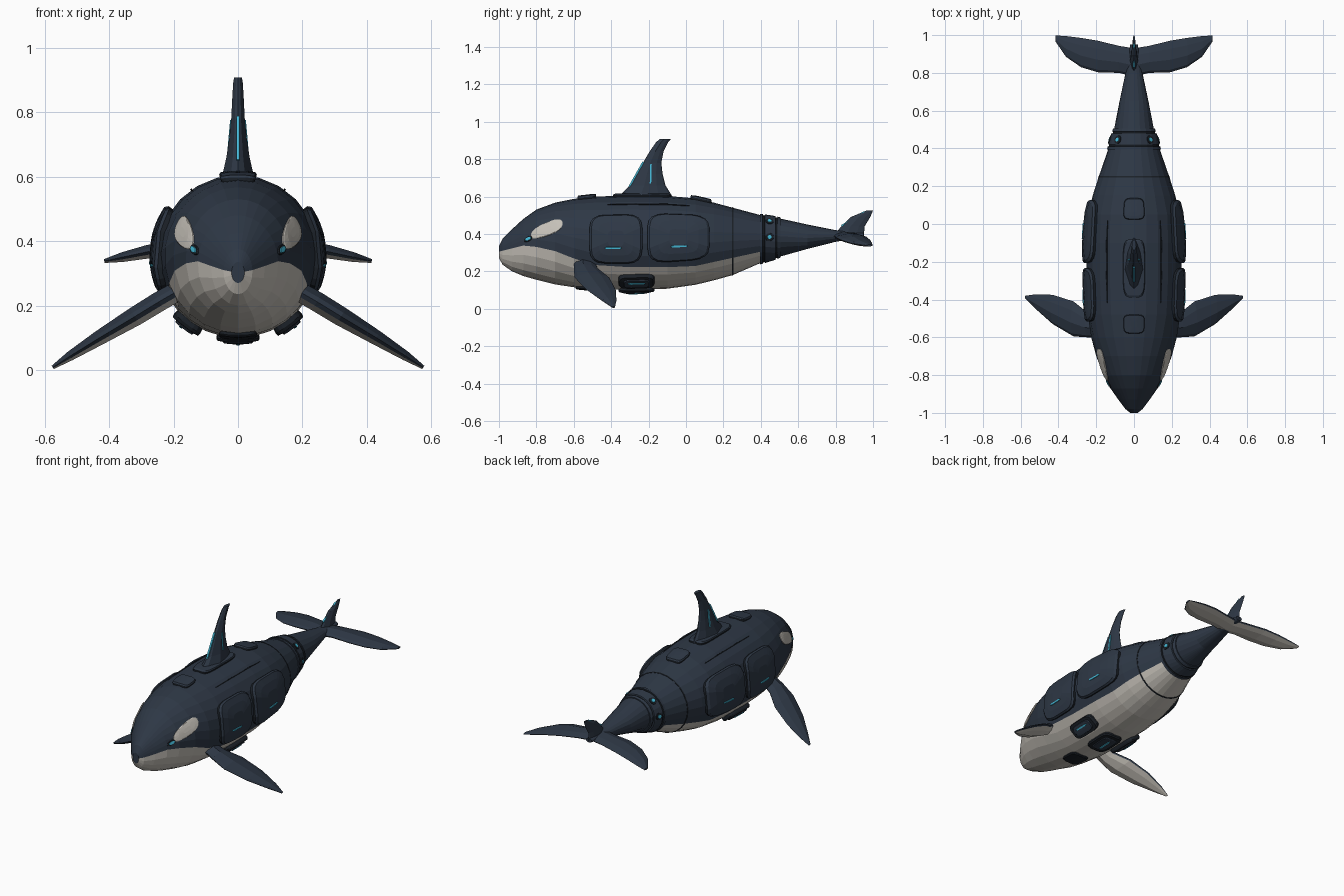
import bpy, bmesh
from math import sin, cos, asin, radians, pi
from mathutils import Vector

if "Cube" in bpy.data.objects:
    bpy.data.objects.remove(bpy.data.objects["Cube"])


def material(name, rgb):
    m = bpy.data.materials.new(name)
    m.diffuse_color = (*rgb, 1)
    m.use_nodes = True
    m.node_tree.nodes["Principled BSDF"].inputs["Base Color"].default_value = m.diffuse_color
    return m


NAVY = material("navy hull", (0.027, 0.039, 0.060))
WHITE = material("warm white", (0.56, 0.53, 0.48))
BLACK = material("dark trim", (0.011, 0.015, 0.021))
CYAN = material("cyan light", (0.06, 0.50, 0.70))


def loft(name, rings, mats, pick=None):
    """Skin a list of equal closed rings, with capped ends."""
    bm = bmesh.new()
    vs = [[bm.verts.new(p) for p in r] for r in rings]
    n = len(rings[0])
    for i in range(len(vs) - 1):
        for j in range(n):
            k = (j + 1) % n
            f = bm.faces.new((vs[i][j], vs[i][k], vs[i + 1][k], vs[i + 1][j]))
            f.material_index = pick(i, j) if pick else 0
    bm.faces.new(vs[0])
    bm.faces.new(vs[-1])
    bmesh.ops.recalc_face_normals(bm, faces=bm.faces)
    me = bpy.data.meshes.new(name)
    bm.to_mesh(me)
    bm.free()
    for m in mats:
        me.materials.append(m)
    ob = bpy.data.objects.new(name, me)
    bpy.context.collection.objects.link(ob)
    return ob


def interp(table, y):
    if y <= table[0][0]:
        return table[0][1:]
    for a, b in zip(table, table[1:]):
        if y <= b[0]:
            t = (y - a[0]) / (b[0] - a[0])
            return [p + (q - p) * t for p, q in zip(a[1:], b[1:])]
    return table[-1][1:]


# Hull stations: y, top, bottom, half width
HULL = [(-1, .335, .27, .02), (-.98, .375, .235, .045), (-.93, .425, .2, .083),
        (-.87, .48, .175, .125), (-.8, .53, .155, .162), (-.7, .567, .13, .2),
        (-.6, .587, .115, .228), (-.48, .6, .105, .245), (-.3, .605, .1, .252),
        (-.1, .603, .107, .252), (.05, .59, .128, .242), (.15, .567, .152, .219),
        (.25, .54, .18, .187), (.4, .5, .245, .135), (.5, .483, .278, .106),
        (.65, .45, .32, .077), (.8, .42, .358, .045), (.95, .405, .38, .02)]
# Upper edge of the white belly: y, z
BELLY = [(-1, .305), (-.86, .34), (-.73, .32), (-.595, .267), (-.5, .235),
         (-.35, .222), (.02, .222), (.18, .257), (.4, .305)]


def surf(y, th, off=0.0):
    """Point on the hull at station y and angle th, pushed out by off."""
    top, bot, w = interp(HULL, y)
    zc, h = (top + bot) / 2, (top - bot) / 2
    nrm = Vector((cos(th) / w, 0, sin(th) / h)).normalized()
    return Vector((w * cos(th), y, zc + h * sin(th))) + nrm * off


LOW, UP = 5, 8


def hull_ring(y, off=0.0):
    top, bot, w = interp(HULL, y)
    zb = interp(BELLY, y)[0]
    tb = asin(max(-.9, min(.9, (zb - (top + bot) / 2) / ((top - bot) / 2))))
    half = [-pi / 2 + (tb + pi / 2) * i / LOW for i in range(LOW)]
    half += [tb + (pi / 2 - tb) * i / UP for i in range(UP + 1)]
    return [surf(y, t, off) for t in half + [pi - t for t in half[-2:0:-1]]]


# Main hull with white belly, tail stock
sides = 2 * (LOW + UP)
loft("main_hull", [hull_ring(s[0]) for s in HULL if s[0] <= .4], [NAVY, WHITE],
     lambda i, j: 1 if j < LOW or j >= sides - LOW else 0)
loft("tail_stock", [hull_ring(s[0]) for s in HULL if s[0] >= .5], [NAVY])
# Joint collar and hull seam
loft("joint_collar", [hull_ring(y, o) for y, o in
     ((.395, -.004), (.395, .006), (.41, .008), (.412, .002), (.42, .002), (.422, .008),
      (.478, .009), (.48, .002), (.488, .002), (.49, .008), (.505, .006), (.505, -.01))],
     [NAVY, BLACK], lambda i, j: 1 if i in (2, 3, 4, 7, 8) else 0)
loft("hull_seam", [hull_ring(y, o) for y, o in
     ((.246, -.003), (.246, .002), (.253, .002), (.253, -.003))], [BLACK])


def plate(name, mat, y0, th0, hy, hth, off, base=-.01, e=.45, tilt=0, rim=None, pair=True):
    """Rounded plate wrapped on the hull; mirrored when pair is set."""
    def ring(k, o, flip):
        pts = []
        for i in range(20):
            a = 2 * pi * i / 20 + pi / 20
            u, v = [(1 if c > 0 else -1) * abs(c) ** e * k for c in (cos(a), sin(a))]
            th = radians(th0 + hth * v + tilt * u)
            pts.append(surf(y0 + hy * u, pi - th if flip else th, o))
        return pts
    for flip in ((False, True) if pair else (False,)):
        steps = ((1, base), (1, off * .5 + base * .5 if base > 0 else off * .6),
                 (.93, off), (.65, off), (.3, off))
        loft(name + (("_left" if flip else "_right") if pair else ""),
             [ring(k, o, flip) for k, o in steps], [mat, rim or mat],
             lambda i, j: 1 if i == 0 else 0)


# Side armour panels with light strips
plate("front_side_panel", NAVY, -.375, 5, .142, 30, .021, rim=BLACK)
plate("rear_side_panel", NAVY, -.04, 6, .167, 30, .023, rim=BLACK)
plate("front_panel_light", CYAN, -.39, -6, .045, 1.1, .025, .012)
plate("rear_panel_light", CYAN, -.037, -5, .045, 1.1, .027, .014)
# Eye patches and eyes
plate("eye_patch", WHITE, -.745, 23, .085, 11, .005, e=.8, tilt=5)
plate("eye_socket", BLACK, -.845, 14, .022, 5, .004, e=.9)
plate("eye_light", CYAN, -.845, 14, .016, 3, .007, 0, e=.9)
# Back: hatches, fin base, seam lines
plate("rear_hatch", NAVY, .08, 90, .057, 13, .016, rim=BLACK, pair=False)
plate("front_hatch", NAVY, -.53, 90, .05, 13, .016, rim=BLACK, pair=False)
plate("fin_base", NAVY, -.235, 90, .155, 13, .014, rim=BLACK, pair=False)
plate("back_seam", BLACK, -.2, 55, .22, .6, .003)
# Belly pods
plate("side_pod", BLACK, -.265, -53, .097, 11, .024)
plate("side_pod_cover", NAVY, -.265, -53, .07, 7, .03, .02)
plate("side_pod_light", CYAN, -.265, -51, .045, 1, .033, .028)
plate("centre_pod", BLACK, -.265, -90, .097, 15, .017, pair=False)
plate("centre_pod_cover", NAVY, -.265, -90, .07, 10, .021, .015, pair=False)
plate("centre_pod_light", CYAN, -.265, -90, .045, 1.2, .024, .019, pair=False)
plate("chest_plate", BLACK, -.53, -90, .06, 14, .012, pair=False)
# Collar lights
for tag, a in (("upper", 48), ("lower", 3)):
    plate("collar_socket_" + tag, BLACK, .447, a, .022, 10, .011, 0, e=.9)
    plate("collar_light_" + tag, CYAN, .447, a, .011, 5, .013, .008, e=.9)

SECTION = [(0, 0), (.08, .45), (.4, 1), (.75, .7), (.96, .25),
           (1, 0), (.96, -.25), (.75, -.7), (.4, -1), (.08, -.45)]


def blade(name, stations, n, under=False):
    """Fin lofted from (leading point, trailing point, half thickness)."""
    n = Vector(n)
    rings = [[Vector(a).lerp(Vector(b), f) + n * (t * h) for f, t in SECTION]
             for a, b, h in stations]
    loft(name, rings, [NAVY, WHITE], lambda i, j: 1 if under and j in (6, 7, 8) else 0)


def bar(name, p0, p1, r):
    """Thin square light strip between two points."""
    p0, p1 = Vector(p0), Vector(p1)
    d = (p1 - p0).normalized()
    u = Vector((1, 0, 0))
    v = d.cross(u).normalized()
    loft(name, [[p + (u * a + v * b) * r for a, b in ((1, 1), (-1, 1), (-1, -1), (1, -1))]
                for p in (p0, p1)], [CYAN])


# Dorsal fin and upright tail fin: z, leading y, trailing y, half thickness
for name, rows in (
    ("dorsal_fin", [(.58, -.38, -.06, .06), (.62, -.34, -.085, .045), (.66, -.298, -.11, .036),
                    (.72, -.265, -.125, .027), (.78, -.23, -.132, .021), (.84, -.195, -.12, .018),
                    (.89, -.16, -.095, .015), (.908, -.14, -.08, .012)]),
    ("upright_tail_fin", [(.38, .78, .95, .024), (.44, .83, .955, .017),
                          (.49, .88, .985, .012), (.525, .965, 1.0, .006)])):
    blade(name, [((0, a, z), (0, b, z), h) for z, a, b, h in rows], (1, 0, 0))
bar("dorsal_edge_light", (0, -.304, .65), (0, -.228, .785), .005)
bar("tail_edge_light", (0, .832, .443), (0, .955, .518), .005)

# Flippers and flukes: x, leading y, trailing y, z, half thickness
FLIPPER = [(.17, -.6, -.49, .255, .03), (.245, -.6, -.47, .212, .031), (.32, -.595, -.41, .166, .03),
           (.43, -.53, -.375, .1, .023), (.52, -.45, -.372, .044, .015), (.575, -.395, -.38, .008, .006)]
FLUKE = [(0, .78, .93, .387, .026), (.08, .8, .943, .386, .025), (.19, .803, .97, .38, .023),
         (.28, .83, .985, .367, .021), (.36, .885, .995, .35, .015), (.415, .965, .998, .338, .006)]
for s, side in ((1, "right"), (-1, "left")):
    blade("flipper_" + side, [((s * x, a, z), (s * x, b, z), h) for x, a, b, z, h in FLIPPER],
          (s * .53, 0, .85), True)
    blade("fluke_" + side, [((s * x, a, z), (s * x, b, z), h) for x, a, b, z, h in FLUKE],
          (s * .15, 0, .99), True)
    bar("dorsal_side_light_" + side, (s * .03, -.19, .67), (s * .0205, -.187, .775), .004)
